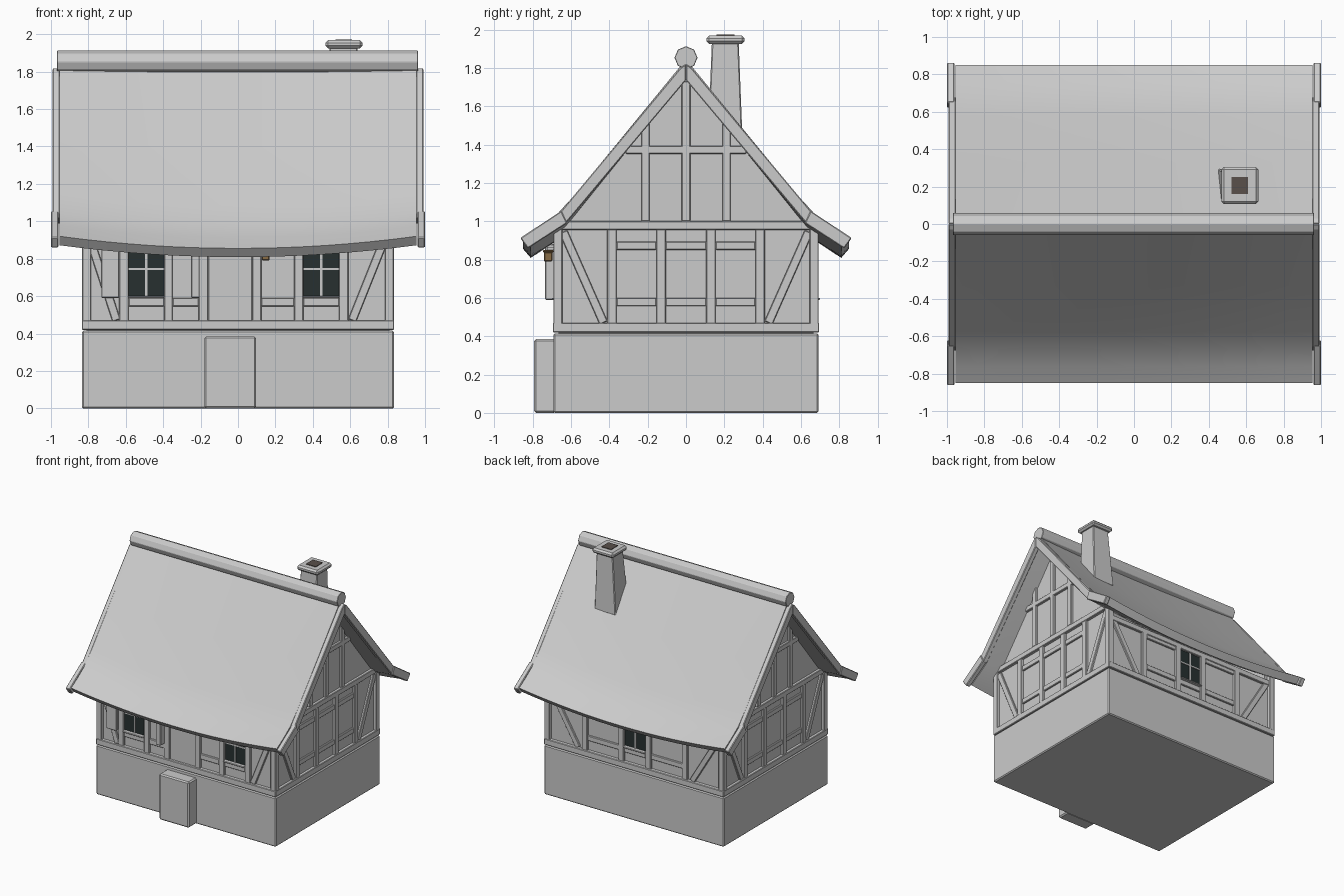
import bpy, bmesh, math
from mathutils import Vector

if "Cube" in bpy.data.objects:
    bpy.data.objects.remove(bpy.data.objects["Cube"])


def material(name, rgb):
    m = bpy.data.materials.new(name)
    m.diffuse_color = (*rgb, 1)
    m.use_nodes = True
    m.node_tree.nodes["Principled BSDF"].inputs["Base Color"].default_value = m.diffuse_color
    return m


GLASS = material("dark_glass", (0.02, 0.03, 0.03))
SOOT = material("soot", (0.10, 0.08, 0.07))
BRASS = material("lantern_brown", (0.25, 0.15, 0.06))


def loft(name, sections, bevel=0, mat=None):
    """Closed solid through matching cross-sections."""
    bm = bmesh.new()
    rings = [[bm.verts.new(p) for p in s] for s in sections]
    n = len(rings[0])
    for a, b in zip(rings, rings[1:]):
        for i in range(n):
            j = (i + 1) % n
            bm.faces.new((a[i], a[j], b[j], b[i]))
    bm.faces.new(rings[0])
    bm.faces.new(rings[-1])
    bmesh.ops.recalc_face_normals(bm, faces=bm.faces)
    me = bpy.data.meshes.new(name)
    bm.to_mesh(me)
    bm.free()
    ob = bpy.data.objects.new(name, me)
    bpy.context.collection.objects.link(ob)
    if mat:
        me.materials.append(mat)
    if bevel:
        mod = ob.modifiers.new("bevel", 'BEVEL')
        mod.width, mod.segments = bevel, 1
    return ob


def rect(x0, x1, y0, y1, z):
    return [(x0, y0, z), (x1, y0, z), (x1, y1, z), (x0, y1, z)]


def box(name, x0, x1, y0, y1, z0, z1, bevel=0, mat=None):
    return loft(name, [rect(x0, x1, y0, y1, z0), rect(x0, x1, y0, y1, z1)], bevel, mat)


# Wall planes: u runs along the wall, d points out of it
WX, WY = 0.81, 0.665
PLACE = {
    "front": lambda u, z, d: (u, -WY - d, z),
    "back": lambda u, z, d: (u, WY + d, z),
    "right": lambda u, z, d: (WX + d, u, z),
    "left": lambda u, z, d: (-WX - d, u, z),
}


def panel(name, side, pts, d0, d1, bevel=0, mat=None):
    f = PLACE[side]
    return loft(f"{side}_{name}", [[f(u, z, d) for u, z in pts] for d in (d0, d1)], bevel, mat)


def bar(name, side, u0, u1, z0, z1, d0=-0.01, d1=0.02, bevel=0.004, mat=None):
    return panel(name, side, [(u0, z0), (u1, z0), (u1, z1), (u0, z1)], d0, d1, bevel, mat)


def brace(side, a, b, w=0.045):
    a, b = Vector(a), Vector(b)
    n = (b - a).normalized().orthogonal() * w / 2
    panel("brace", side, [a - n, b - n, b + n, a + n], -0.01, 0.016, 0.004)


def window(side, u0, u1, z0=0.60, z1=0.88):
    um = (u0 + u1) / 2
    bar("window_pane", side, u0, u1, z0, z1, -0.01, 0.003, 0, GLASS)
    bar("window_mullion", side, um - 0.006, um + 0.006, z0, z1, 0, 0.009, 0)
    bar("window_crossbar", side, u0, u1, 0.739, 0.75, 0, 0.009, 0)
    bar("window_sill", side, u0, u1, z0 - 0.011, z0, 0, 0.034, 0.003)


# Stone base, door step, wall core
box("stone_base", -0.835, 0.835, -0.692, 0.692, 0, 0.415, 0.008)
box("door_step", -0.18, 0.097, -0.792, -0.68, 0, 0.385, 0.01)
box("wall_core", -WX, WX, -WY, WY, 0.40, 0.90)

# Sill beams and corner posts
for side in ("front", "back"):
    bar("sill_beam", side, -0.835, 0.835, 0.42, 0.47, -0.03, 0.03)
    bar("top_plate", side, -0.83, 0.83, 0.855, 0.90)
for side in ("right", "left"):
    bar("sill_beam", side, -0.695, 0.695, 0.42, 0.47, -0.03, 0.025)
for sx in (-1, 1):
    for sy in (-1, 1):
        x, y = sorted((sx * 0.785, sx * 0.834)), sorted((sy * 0.645, sy * 0.692))
        box("corner_post", *x, *y, 0.45, 0.96, 0.004)

# Gable ends: wall, posts, rails, braces, bargeboards
for side in ("right", "left"):
    panel("gable_wall", side, [(-0.66, 0.42), (0.66, 0.42), (0.66, 0.96), (0.62, 1.01),
                               (0, 1.76), (-0.62, 1.01), (-0.66, 0.96)], -0.05, 0)
    bar("tie_beam", side, -0.675, 0.675, 0.955, 1.0, -0.02, 0.024)
    bar("collar_beam", side, -0.315, 0.315, 1.352, 1.393)
    bar("king_post", side, -0.023, 0.023, 1.0, 1.73)
    for s in (-1, 1):
        bar("queen_post", side, *sorted((s * 0.19, s * 0.233)), 1.0, 1.515)
        for u in (0.105, 0.362):
            bar("post", side, *sorted((s * u, s * (u + 0.05))), 0.46, 0.96)
        brace(side, (s * 0.43, 0.47), (s * 0.64, 0.945))
        panel("bargeboard_upper", side, [(s * u, z) for u, z in
              ((0.0, 1.82), (0.03, 1.80), (0.68, 1.02), (0.63, 0.985), (0.0, 1.735))],
              0.142, 0.182, 0.005)
        panel("bargeboard_lower", side, [(s * u, z) for u, z in
              ((0.65, 1.055), (0.865, 0.912), (0.825, 0.858), (0.62, 0.99))], 0.15, 0.19, 0.005)
    for a, b in ((-0.362, -0.155), (-0.105, 0.105), (0.155, 0.362)):
        bar("rail_low", side, a, b, 0.557, 0.60, d1=0.014)
        bar("rail_high", side, a, b, 0.85, 0.893, d1=0.014)

# Front: posts, rails, windows, door, shutters
for a, b in ((-0.635, -0.585), (-0.395, -0.35), (-0.21, -0.16),
             (0.075, 0.125), (0.30, 0.35), (0.54, 0.59)):
    bar("post", "front", a, b, 0.46, 0.88)
for a, b in ((-0.585, -0.395), (-0.35, -0.21), (0.125, 0.30), (0.35, 0.54)):
    bar("rail", "front", a, b, 0.545, 0.59, d1=0.014)
brace("front", (-0.65, 0.47), (-0.78, 0.87))
brace("front", (0.61, 0.47), (0.77, 0.87))
window("front", -0.585, -0.395)
window("front", 0.35, 0.54)
bar("door", "front", -0.16, 0.075, 0.46, 0.88, d1=0.008)
bar("shutter_left", "front", -0.73, -0.635, 0.59, 0.88, 0.02, 0.045)
bar("shutter_right", "front", -0.25, -0.205, 0.59, 0.88, 0.0, 0.07)

# Lantern on a bracket beside the door
bar("lantern_bracket", "front", 0.14, 0.155, 0.85, 0.865, 0, 0.06, 0)
bar("lantern", "front", 0.127, 0.168, 0.79, 0.84, 0.032, 0.076, 0.005, BRASS)
bar("lantern_cap", "front", 0.12, 0.175, 0.837, 0.85, 0.026, 0.082, 0.004, BRASS)

# Back: mirrored framing around one middle window
window("back", -0.10, 0.10)
bar("rail_low", "back", -0.10, 0.10, 0.545, 0.588, d1=0.014)
for s in (-1, 1):
    for u in (0.10, 0.44):
        bar("post", "back", *sorted((s * u, s * (u + 0.05))), 0.46, 0.88)
    for z in (0.55, 0.825):
        bar("rail", "back", *sorted((s * 0.15, s * 0.44)), z, z + 0.043, d1=0.014)
    brace("back", (s * 0.53, 0.47), (s * 0.77, 0.87))

# Thatched roof slopes, sagging towards the middle
PROFILE = [(0, 1.845), (0.33, 1.442), (0.58, 1.138), (0.67, 1.04), (0.76, 0.975), (0.85, 0.92),
           (0.81, 0.872), (0.63, 0.985), (0, 1.76)]
for s, label in ((-1, "front"), (1, "back")):
    sections = []
    for i in range(17):
        x = -0.955 + 1.91 * i / 16
        k = 1 - (x / 0.955) ** 2
        sections.append([(x, s * y, z - k * (0.035 + 0.035 * y)) for y, z in PROFILE])
    roof = loft(f"roof_{label}", sections)
    bpy.ops.object.select_all(action='DESELECT')
    roof.select_set(True)
    bpy.context.view_layer.objects.active = roof
    bpy.ops.object.shade_smooth_by_angle(angle=math.radians(30))

# Octagonal ridge log
loft("ridge_log", [[(x, 0.06 * math.cos(k * math.pi / 4), 1.853 + 0.06 * math.sin(k * math.pi / 4))
                    for k in range(8)] for x in (-0.968, 0.963)], 0.003)

# Tapered chimney with cap and flue
loft("chimney_shaft", [rect(0.45, 0.645, 0.115, 0.294, 1.45), rect(0.49, 0.64, 0.135, 0.275, 1.935)], 0.006)
box("chimney_cap", 0.467, 0.665, 0.107, 0.305, 1.925, 1.968, 0.014)
box("chimney_flue", 0.52, 0.61, 0.16, 0.252, 1.95, 1.973, 0, SOOT)
